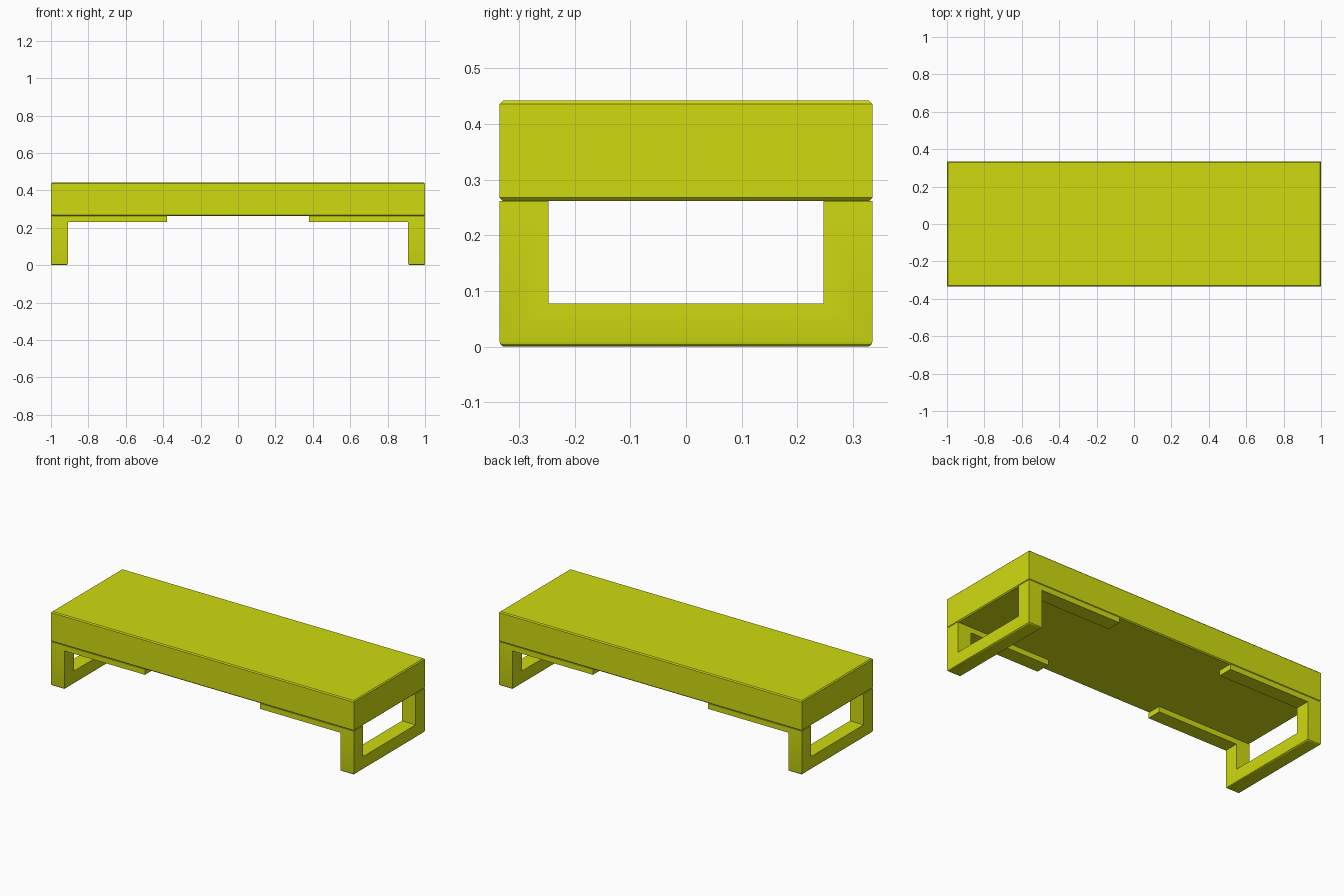
import bpy, bmesh
from itertools import product

if "Cube" in bpy.data.objects:
    bpy.data.objects.remove(bpy.data.objects["Cube"])

mat = bpy.data.materials.new("yellow_green")
mat.diffuse_color = (0.63, 0.71, 0.005, 1)
mat.use_nodes = True
mat.node_tree.nodes["Principled BSDF"].inputs["Base Color"].default_value = mat.diffuse_color


def finish(name, bm):
    bmesh.ops.recalc_face_normals(bm, faces=bm.faces)
    me = bpy.data.meshes.new(name)
    bm.to_mesh(me)
    bm.free()
    ob = bpy.data.objects.new(name, me)
    bpy.context.collection.objects.link(ob)
    me.materials.append(mat)
    return ob


def cell_solid(xs, ys, zs, filled):
    """One clean solid from filled cells of a grid, keeping only outer faces."""
    bm = bmesh.new()
    verts = {}

    def vert(c):
        if c not in verts:
            verts[c] = bm.verts.new((xs[c[0]], ys[c[1]], zs[c[2]]))
        return verts[c]

    for cell in filled:
        for axis, side in product(range(3), (0, 1)):
            step = [0, 0, 0]
            step[axis] = 2 * side - 1
            if tuple(c + s for c, s in zip(cell, step)) in filled:
                continue
            corners = []
            for a, b in ((0, 0), (1, 0), (1, 1), (0, 1)):
                c = list(cell)
                c[axis] += side
                c[(axis + 1) % 3] += a
                c[(axis + 2) % 3] += b
                corners.append(vert(tuple(c)))
            bm.faces.new(corners)
    bmesh.ops.recalc_face_normals(bm, faces=bm.faces)
    bmesh.ops.dissolve_limit(bm, angle_limit=0.01, verts=bm.verts, edges=bm.edges)
    return bm


# Thick top slab with chamfered top and bottom rims
Y, SEAT = 0.335, 0.262
bm = cell_solid((-1, 1), (-Y, Y), (SEAT, 0.442), {(0, 0, 0)})
rims = [e for e in bm.edges if abs(e.verts[0].co.z - e.verts[1].co.z) < 1e-5]
bmesh.ops.bevel(bm, geom=rims, offset=0.006, segments=1, affect='EDGES')
finish("top_slab", bm)

# U-shaped leg frames with two mounting rails reaching inwards
frame = {(1, j, k) for j, k in product(range(3), range(3)) if j != 1 or k == 0}
rails = {(0, 0, 2), (0, 2, 2)}
for name, s in (("left_leg_frame", -1), ("right_leg_frame", 1)):
    bm = cell_solid((0.38 * s, 0.91 * s, s), (-Y, -0.247, 0.247, Y),
                    (0, 0.078, 0.23, SEAT), frame | rails)
    # rounded lower outer corners
    lower = [e for e in bm.edges
             if all(v.co.z < 1e-5 and abs(v.co.y) > Y - 1e-4 for v in e.verts)]
    bmesh.ops.bevel(bm, geom=lower, offset=0.01, segments=3, profile=0.5, affect='EDGES')
    ob = finish(name, bm)
    bpy.ops.object.select_all(action='DESELECT')
    ob.select_set(True)
    bpy.context.view_layer.objects.active = ob
    bpy.ops.object.shade_smooth_by_angle()
